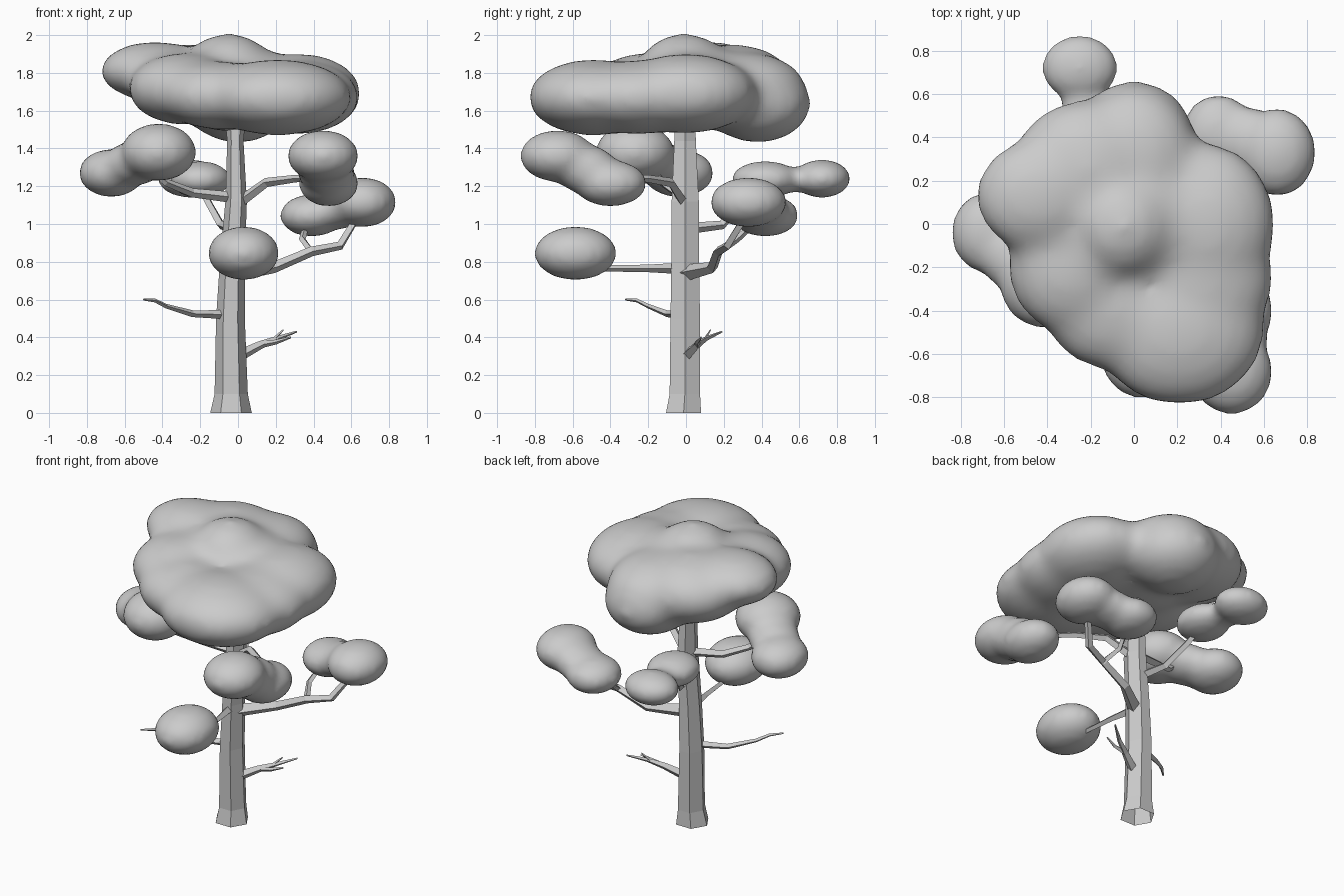
import bpy, bmesh, math
from mathutils import Vector, Matrix


def add_object(name, bm):
    bmesh.ops.recalc_face_normals(bm, faces=bm.faces[:])
    mesh = bpy.data.meshes.new(name)
    bm.to_mesh(mesh)
    bm.free()
    ob = bpy.data.objects.new(name, mesh)
    bpy.context.collection.objects.link(ob)
    return ob


def tube(name, paths, sides, level=False):
    """Low-poly tapered tubes, open at the start; each point is (x, y, z, radius[, depth radius])."""
    bm = bmesh.new()
    for path in paths:
        pts = [Vector(p[:3]) for p in path]
        rings = []
        for i, p in enumerate(pts):
            u, v = Vector((1, 0, 0)), Vector((0, 1, 0))
            if not level:
                t = (pts[min(i + 1, len(pts) - 1)] - pts[max(i - 1, 0)]).normalized()
                u = t.cross(Vector((0, 0, 1))).normalized()
                v = u.cross(t)
            ru, rv = path[i][3], path[i][-1]
            rings.append([bm.verts.new(p + ru * u * math.cos(a) + rv * v * math.sin(a))
                          for a in (2 * math.pi * k / sides for k in range(sides))])
        for a, b in zip(rings, rings[1:]):
            for k in range(sides):
                n = (k + 1) % sides
                bm.faces.new((a[k], a[n], b[n], b[k]))
        bm.faces.new(rings[-1])
    return add_object(name, bm)


def foliage(name, blobs, voxel=0.025, iterations=12, grow=0.01):
    """Ellipsoids (centre, radii) melted into one soft cloud."""
    bm = bmesh.new()
    for x, y, z, rx, ry, rz in blobs:
        size = (rx + grow, ry + grow, rz + grow * .8, 1)
        m = Matrix.Translation((x, y, z)) @ Matrix.Diagonal(size)
        bmesh.ops.create_icosphere(bm, subdivisions=4, radius=1, matrix=m)
    ob = add_object(name, bm)
    remesh = ob.modifiers.new("melt", 'REMESH')
    remesh.mode = 'VOXEL'
    remesh.voxel_size = voxel
    remesh.use_smooth_shade = True
    smooth = ob.modifiers.new("soften", 'SMOOTH')
    smooth.factor = 0.5
    smooth.iterations = iterations
    return ob


# Six-sided trunk, deeper than wide towards the top
tube("trunk", [[(-.037, -.013, 0, .11, .107), (-.036, -.006, .1, .088, .093),
                (-.04, -.004, .5, .076, .09), (-.03, -.004, .8, .066, .085),
                (-.01, -.004, 1.12, .057, .083),
                (-.014, -.005, 1.44, .043, .066), (-.014, -.005, 1.6, .06, .06)]], 6, level=True)

# Leafy branches
tube("front_branch", [[(-.03, -.03, .765, .03), (.0, -.2, .765, .02), (.03, -.5, .765, .015)]], 4)
tube("right_lower_branch", [
    [(-.02, -.01, .74, .045), (.19, .14, .77, .03), (.39, .17, .855, .026),
     (.54, .22, .885, .024), (.64, .32, 1.05, .02)],
    [(.39, .17, .85, .02), (.34, .27, .92, .018), (.37, .38, 1.02, .016)]], 4)
tube("right_upper_branch", [[(.0, -.01, 1.11, .03), (.15, -.08, 1.22, .025),
                             (.3, -.2, 1.24, .02), (.46, -.38, 1.25, .015)]], 4)
tube("left_branch", [[(-.02, -.01, 1.14, .03), (-.24, -.05, 1.165, .024),
                      (-.38, -.13, 1.22, .02), (-.5, -.17, 1.32, .016)]], 4)
tube("back_branch", [[(-.03, .0, .975, .03), (-.09, .19, .995, .024),
                      (-.16, .31, 1.12, .022), (-.2, .42, 1.23, .018)]], 4)

# Bare twigs
tube("left_twig", [[(-.06, -.03, .52, .024), (-.24, -.1, .525, .018), (-.38, -.2, .565, .012),
                    (-.44, -.26, .595, .01), (-.5, -.32, .6, .005)]], 4)
tube("right_twig", [
    [(.0, .0, .3, .032), (.12, .06, .36, .022), (.21, .11, .395, .013), (.31, .19, .43, .005)],
    [(.12, .06, .36, .018), (.2, .06, .375, .013), (.28, .08, .4, .005)],
    [(.19, .1, .39, .01), (.24, .13, .44, .004)]], 4)

# Main canopy
foliage("canopy", [
    (-.44, .13, 1.81, .28, .25, .145),
    (-.22, .25, 1.74, .33, .31, .20),
    (-.28, -.20, 1.715, .29, .30, .18),
    (-.10, -.40, 1.68, .30, .26, .17),
    (.21, -.49, 1.67, .38, .335, .19),
    (.31, -.25, 1.67, .32, .32, .185),
    (.33, .0, 1.69, .31, .36, .20),
    (.0, .38, 1.64, .27, .27, .20),
    (.0, .30, 1.72, .28, .32, .18),
    (-.03, .02, 1.72, .36, .32, .22),
    (-.05, -.01, 1.82, .22, .22, .18)], voxel=0.03, iterations=30, grow=0.016)

# Small leaf clusters
foliage("left_cluster", [(-.42, -.27, 1.38, .19, .20, .145), (-.55, -.15, 1.32, .15, .15, .11),
                         (-.67, -.04, 1.27, .165, .18, .12)])
foliage("right_upper_cluster", [(.45, -.68, 1.36, .18, .19, .13), (.465, -.53, 1.29, .145, .16, .12),
                                (.48, -.40, 1.215, .15, .185, .115)])
foliage("right_lower_cluster", [(.66, .33, 1.115, .17, .195, .125), (.53, .38, 1.08, .14, .15, .10),
                                (.39, .42, 1.045, .16, .17, .105)])
foliage("front_cluster", [(.03, -.585, .845, .18, .21, .135)])
foliage("back_cluster", [(-.25, .72, 1.24, .165, .14, .093), (-.23, .58, 1.235, .10, .12, .06),
                         (-.2, .42, 1.235, .15, .17, .09)], voxel=0.02, iterations=10)
